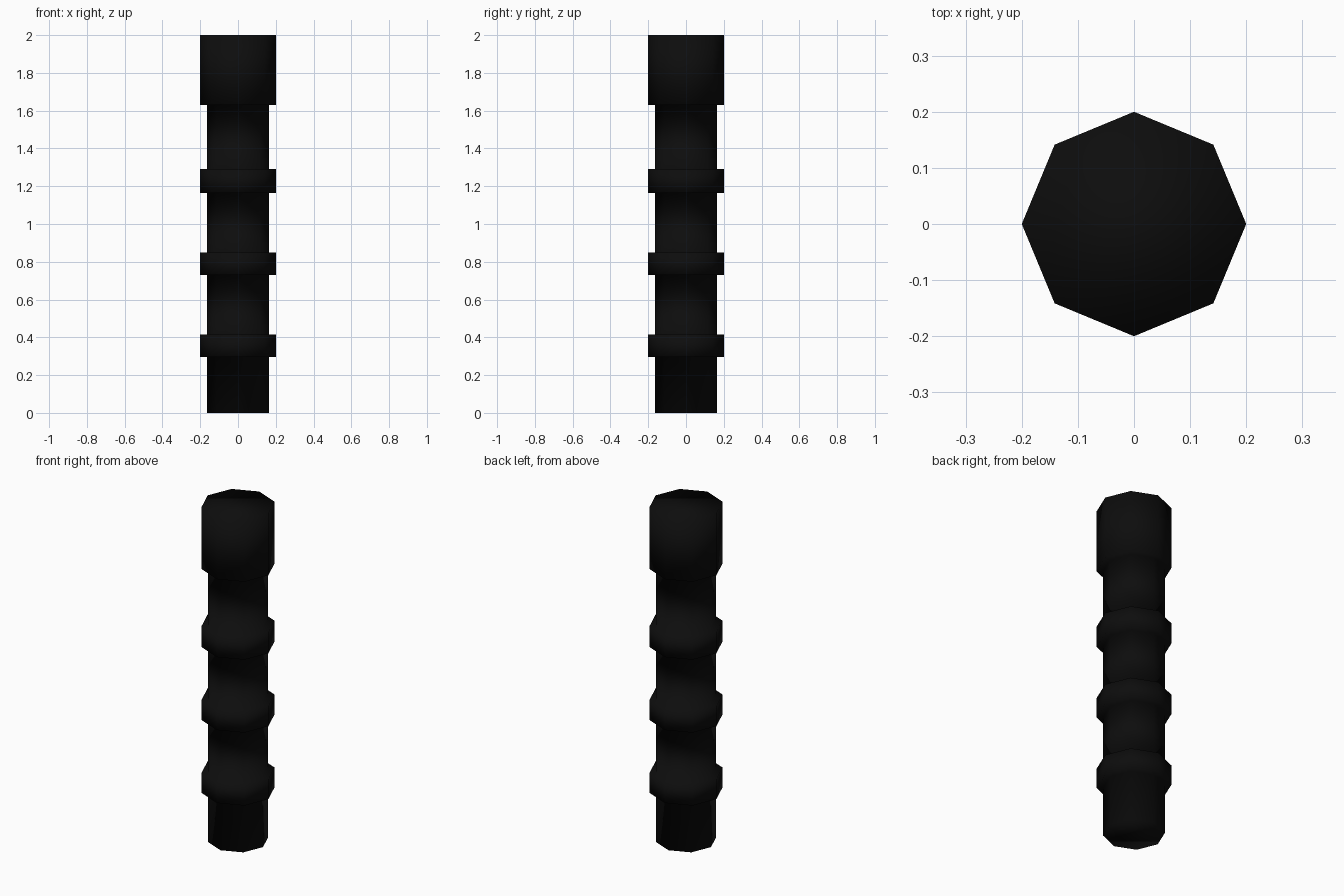
import bpy, bmesh
from math import cos, sin, pi

if "Cube" in bpy.data.objects:
    bpy.data.objects.remove(bpy.data.objects["Cube"])

SIDES = 8
R_SHAFT, R_BAND = 0.165, 0.2

# Raised bands along the shaft, then the tall head at the top
bands = [(0.295, 0.415), (0.73, 0.85), (1.165, 1.29)]
profile = [(R_SHAFT, 0.0)]
for lo, hi in bands:
    profile += [(R_SHAFT, lo), (R_BAND, lo), (R_BAND, hi), (R_SHAFT, hi)]
profile += [(R_SHAFT, 1.63), (R_BAND, 1.63), (R_BAND, 2.0)]

# Octagonal lathe of the profile, corners on the axes
bm = bmesh.new()
rings = [[bm.verts.new((r * cos(2 * pi * i / SIDES), r * sin(2 * pi * i / SIDES), z))
          for i in range(SIDES)] for r, z in profile]
for a, b in zip(rings, rings[1:]):
    for i in range(SIDES):
        j = (i + 1) % SIDES
        bm.faces.new((a[i], a[j], b[j], b[i]))
bm.faces.new(rings[0][::-1])
bm.faces.new(rings[-1])
for f in bm.faces:
    f.smooth = True

mesh = bpy.data.meshes.new("banded_handle")
bm.to_mesh(mesh)
bm.free()
handle = bpy.data.objects.new("banded_handle", mesh)
bpy.context.collection.objects.link(handle)

# Near-black finish
mat = bpy.data.materials.new("black")
mat.diffuse_color = (0.004, 0.004, 0.004, 1)
mat.use_nodes = True
mat.node_tree.nodes["Principled BSDF"].inputs["Base Color"].default_value = mat.diffuse_color
mesh.materials.append(mat)
